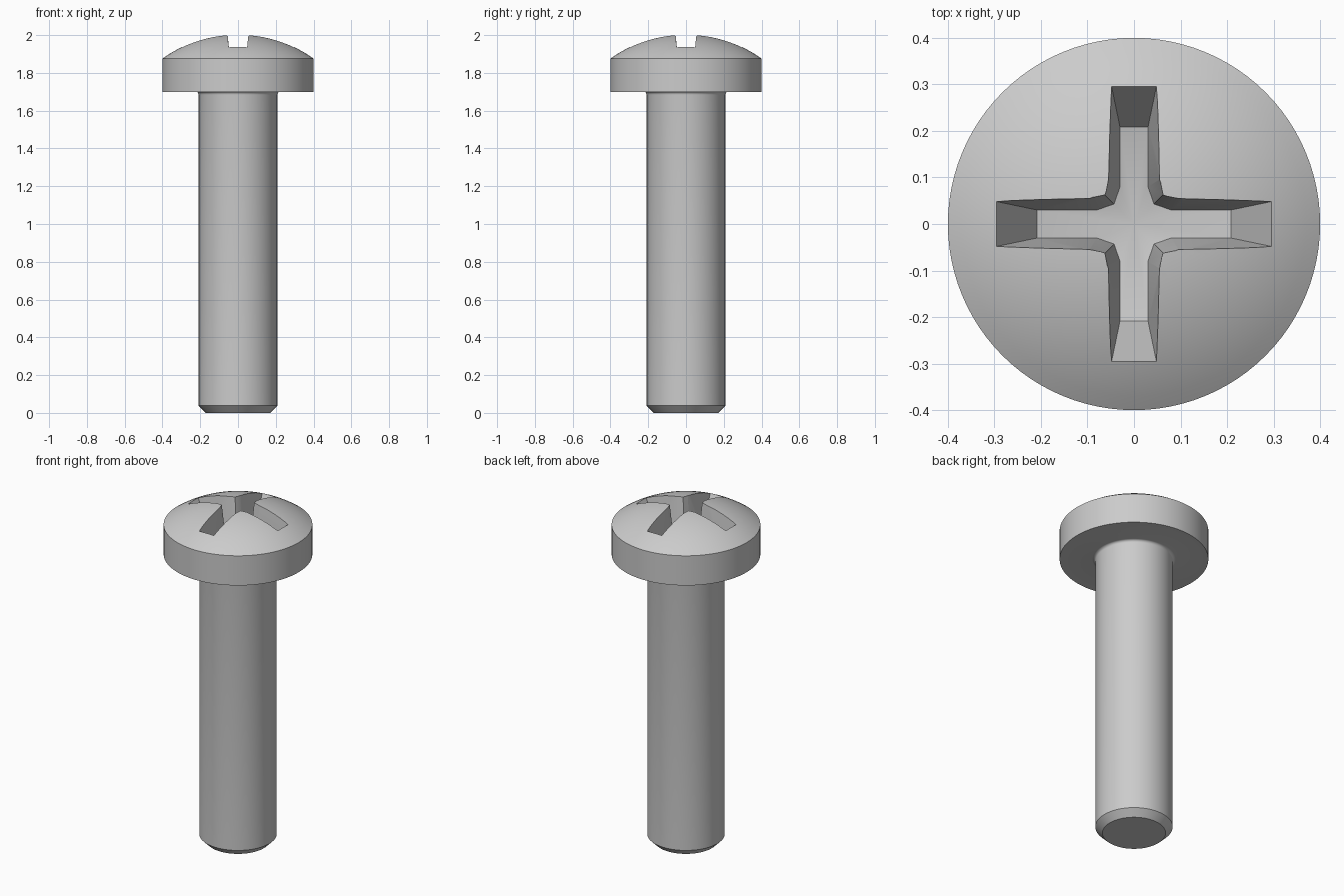
import bpy, bmesh, math
from mathutils import Matrix, Vector

if "Cube" in bpy.data.objects:
    bpy.data.objects.remove(bpy.data.objects["Cube"], do_unlink=True)

STEEL = (0.6, 0.6, 0.6, 1)
steel = bpy.data.materials.new("steel_grey")
steel.use_nodes = True
steel.diffuse_color = STEEL
steel.node_tree.nodes["Principled BSDF"].inputs["Base Color"].default_value = STEEL


def make_object(name, bm):
    bmesh.ops.recalc_face_normals(bm, faces=bm.faces[:])
    mesh = bpy.data.meshes.new(name)
    bm.to_mesh(mesh)
    bm.free()
    obj = bpy.data.objects.new(name, mesh)
    bpy.context.collection.objects.link(obj)
    mesh.materials.append(steel)
    return obj


# Screw body: chamfered tip, shank, small fillet, flat-sided head, domed top
HEAD_R, RIM_Z, TOP_Z = 0.4, 1.876, 2.004
SHANK_R, HEAD_Z, FILLET = 0.208, 1.7, 0.016
profile = [(0, 0), (0.17, 0), (SHANK_R, 0.038)]
for i in range(6):
    a = math.pi / 2 * i / 5
    profile.append((SHANK_R + FILLET * (1 - math.cos(a)),
                    HEAD_Z - FILLET * (1 - math.sin(a))))
profile.append((HEAD_R, HEAD_Z))
cap = TOP_Z - RIM_Z
dome_r = (HEAD_R ** 2 + cap ** 2) / (2 * cap)
dome_angle = math.asin(HEAD_R / dome_r)
RINGS = 12
for i in range(RINGS + 1):
    a = dome_angle * (1 - i / RINGS)
    profile.append((dome_r * math.sin(a), TOP_Z - dome_r * (1 - math.cos(a))))

bm = bmesh.new()
verts = [bm.verts.new((r, 0, z)) for r, z in profile]
edges = [bm.edges.new(pair) for pair in zip(verts, verts[1:])]
bmesh.ops.spin(bm, geom=verts + edges, cent=(0, 0, 0), axis=(0, 0, 1),
               angle=math.tau, steps=96, use_duplicate=False)
bmesh.ops.remove_doubles(bm, verts=bm.verts[:], dist=0.0001)
screw = make_object("screw_body", bm)


# Cross recess cutter: tapered four-arm prism with a shallow conical floor
def cross_ring(bm, reach, width, knee, corner, height):
    outline = [(reach, -width), (reach, width), (knee, width),
               (corner, corner), (width, knee)]
    ring = []
    for q in range(4):
        turn = Matrix.Rotation(q * math.pi / 2, 3, 'Z')
        for x, y in outline:
            ring.append(bm.verts.new(turn @ Vector((x, y, height(math.hypot(x, y))))))
    return ring


bm = bmesh.new()
low = cross_ring(bm, 0.208, 0.03, 0.08, 0.043, lambda r: 1.72 + 0.19 * r)
high = cross_ring(bm, 0.357, 0.061, 0.1, 0.067, lambda r: 2.06)
centre = bm.verts.new((0, 0, 1.72))
count = len(low)
for i in range(count):
    j = (i + 1) % count
    bm.faces.new((low[i], low[j], high[j], high[i]))
    bm.faces.new((centre, low[j], low[i]))
bm.faces.new(high)
cutter = make_object("recess_cutter", bm)
cutter.hide_render = True

cut = screw.modifiers.new("cross_recess", 'BOOLEAN')
cut.operation = 'DIFFERENCE'
cut.solver = 'EXACT'
cut.object = cutter

# Apply the cut, drop the cutter, and smooth the round surfaces
for obj in bpy.context.selected_objects:
    obj.select_set(False)
bpy.context.view_layer.objects.active = screw
screw.select_set(True)
bpy.ops.object.modifier_apply(modifier=cut.name)
bpy.data.objects.remove(cutter, do_unlink=True)
bpy.ops.object.shade_smooth_by_angle(angle=math.radians(25))
